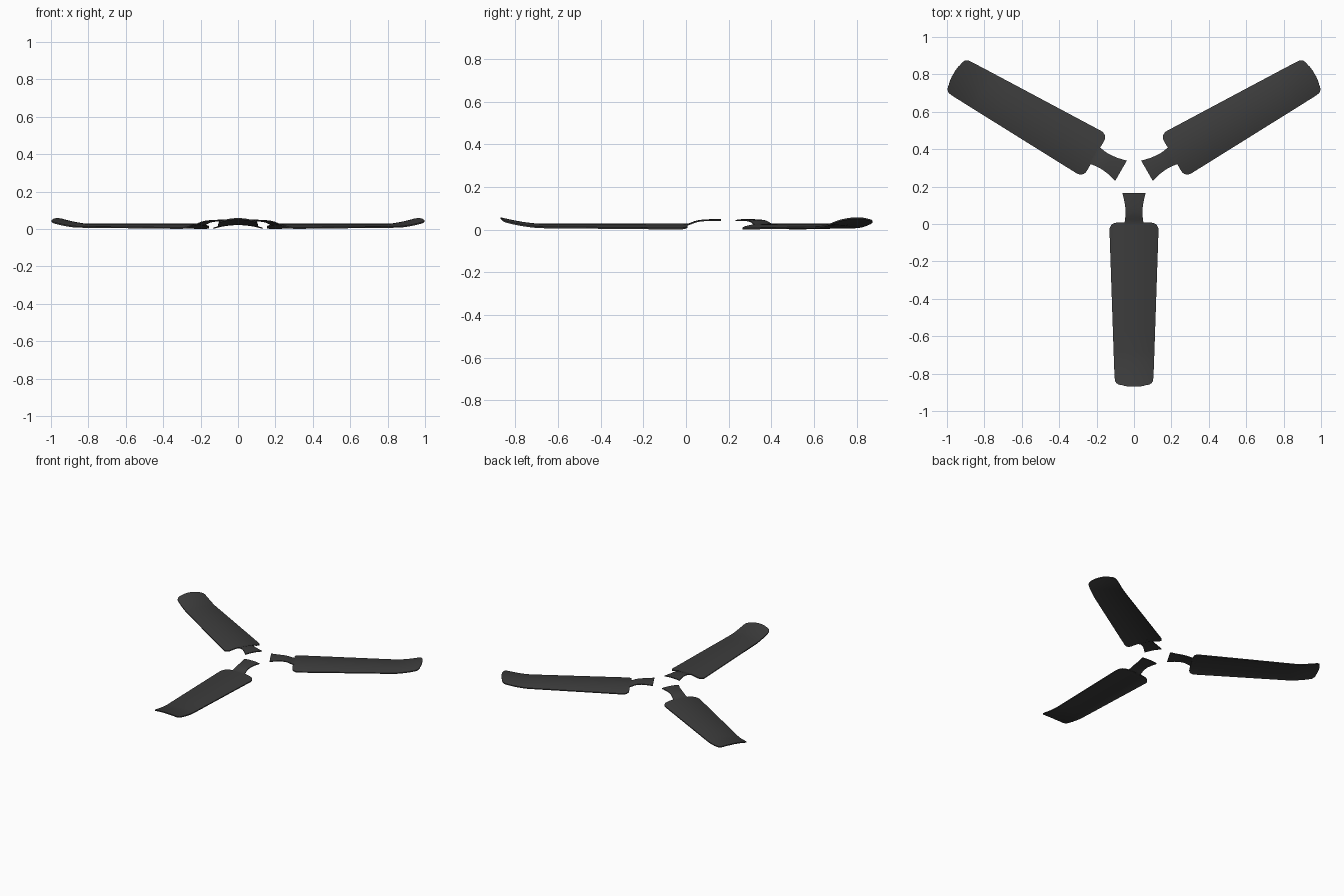
import bpy, bmesh, math
from mathutils import Matrix

if "Cube" in bpy.data.objects:
    bpy.data.objects.remove(bpy.data.objects["Cube"])

HUB_Y = 0.245  # rotation centre of the three blades

mat = bpy.data.materials.new("dark_grey")
mat.diffuse_color = (0.045, 0.045, 0.045, 1)
mat.use_nodes = True
mat.node_tree.nodes["Principled BSDF"].inputs["Base Color"].default_value = mat.diffuse_color


def loft(name, stations, bow, thick, angle, cols=16):
    """Stations are (radius, half width, crown height); bow is the arch curvature."""
    bm = bmesh.new()
    rings = []
    for r, w, z in stations:
        us = [-1 + 2 * i / cols for i in range(cols + 1)]
        top = [bm.verts.new((u * w, -r, z - bow * (u * w) ** 2)) for u in us]
        low = [bm.verts.new((u * w, -r, z - bow * (u * w) ** 2 - thick))
               for u in reversed(us)]
        rings.append(top + low)
    n = len(rings[0])
    for a, b in zip(rings, rings[1:]):
        for i in range(n):
            j = (i + 1) % n
            bm.faces.new((a[i], a[j], b[j], b[i]))
    # end caps as quad strips
    for ring in (rings[0], rings[-1]):
        for i in range(cols):
            bm.faces.new((ring[i], ring[i + 1], ring[n - 2 - i], ring[n - 1 - i]))
    bmesh.ops.recalc_face_normals(bm, faces=bm.faces)
    bm.transform(Matrix.Translation((0, HUB_Y, 0)) @ Matrix.Rotation(angle, 4, 'Z'))
    me = bpy.data.meshes.new(name)
    bm.to_mesh(me)
    bm.free()
    ob = bpy.data.objects.new(name, me)
    bpy.context.collection.objects.link(ob)
    me.materials.append(mat)
    bpy.context.view_layer.objects.active = ob
    ob.select_set(True)
    bpy.ops.object.shade_smooth_by_angle(angle=math.radians(40))
    ob.select_set(False)


def crown(r):
    # flat along the span, curling up at the tip
    t = max(0, (r - 0.93) / 0.185)
    return 0.028 + 0.030 * t ** 1.5


# blade outline: rounded root, slow taper, rounded tip
R0, R1 = 0.238, 1.115
outline = []
for i in range(7):
    a = math.pi / 2 * i / 6
    outline.append((R0 + 0.04 * (1 - math.cos(a)), 0.095 + 0.036 * math.sin(a)))
outline += [(0.28 + 0.65 * i / 6, 0.131 - 0.022 * i / 6) for i in range(1, 7)]
outline += [(0.97, 0.1075), (1.01, 0.106), (1.04, 0.105), (1.06, 0.104)]
for i in range(1, 7):
    a = math.pi / 2 * i / 6
    outline.append((1.075 + (R1 - 1.083) * math.sin(a), 0.063 + 0.040 * math.cos(a)))
outline += [(1.112, 0.045), (R1, 0.02)]
blade = [(r, w, crown(r)) for r, w in outline]

# waisted bracket that steps down into the blade root
bracket = [(0.08, 0.062, 0.050), (0.10, 0.057, 0.050), (0.13, 0.050, 0.049),
           (0.16, 0.046, 0.048), (0.185, 0.045, 0.045), (0.205, 0.046, 0.040),
           (0.22, 0.048, 0.034), (0.235, 0.050, 0.029), (0.25, 0.053, 0.0275),
           (0.27, 0.055, 0.0265)]

for k, side in enumerate(("front", "right", "left")):
    ang = k * 2 * math.pi / 3
    loft(side + "_blade", blade, 1.2, 0.007, ang)
    loft(side + "_bracket", bracket, 1.2, 0.006, ang, cols=10)
